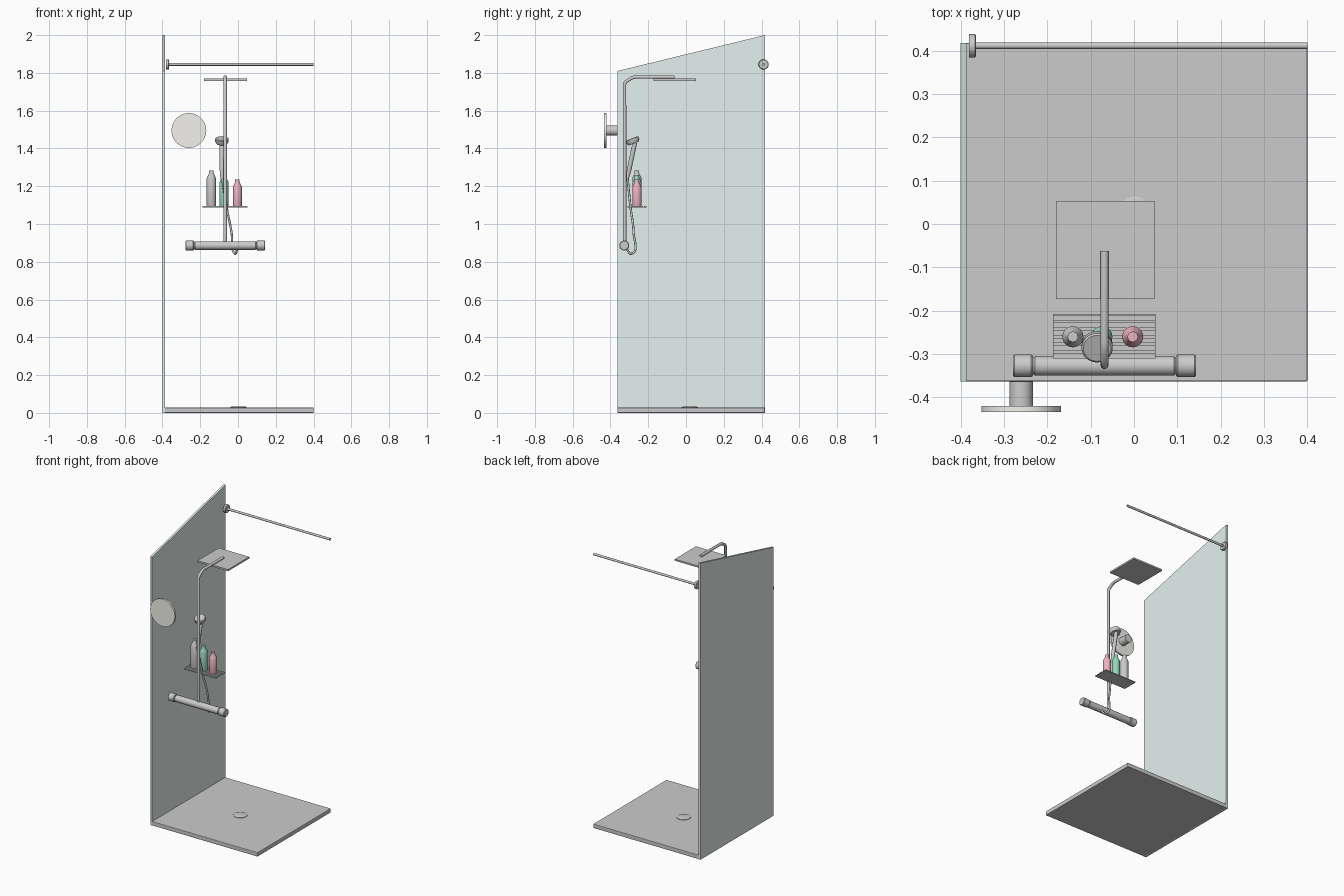
import bpy, bmesh, math
from mathutils import Vector

if "Cube" in bpy.data.objects:
    bpy.data.objects.remove(bpy.data.objects["Cube"])


def material(name, rgb):
    m = bpy.data.materials.new(name)
    m.diffuse_color = (*rgb, 1)
    m.use_nodes = True
    m.node_tree.nodes["Principled BSDF"].inputs["Base Color"].default_value = m.diffuse_color
    return m


def finish(name, bm, mat=None, smooth=False):
    bmesh.ops.recalc_face_normals(bm, faces=bm.faces)
    me = bpy.data.meshes.new(name)
    bm.to_mesh(me)
    bm.free()
    ob = bpy.data.objects.new(name, me)
    bpy.context.collection.objects.link(ob)
    if mat:
        me.materials.append(mat)
    if smooth:
        bpy.ops.object.select_all(action='DESELECT')
        ob.select_set(True)
        bpy.context.view_layer.objects.active = ob
        bpy.ops.object.shade_smooth_by_angle(angle=math.radians(35))
    return ob


def prism(name, outline, offset, mat=None, bevel=0):
    """Extrude a closed outline along an offset."""
    bm = bmesh.new()
    face = bm.faces.new([bm.verts.new(p) for p in outline])
    ext = bmesh.ops.extrude_face_region(bm, geom=[face])
    bmesh.ops.translate(bm, vec=offset, verts=[v for v in ext['geom'] if isinstance(v, bmesh.types.BMVert)])
    ob = finish(name, bm, mat)
    if bevel:
        mod = ob.modifiers.new("soft_edges", 'BEVEL')
        mod.width, mod.segments = bevel, 2
    return ob


def box(name, x, y, z, bevel=0):
    base = [(x[0], y[0], z[0]), (x[1], y[0], z[0]), (x[1], y[1], z[0]), (x[0], y[1], z[0])]
    return prism(name, base, (0, 0, z[1] - z[0]), bevel=bevel)


def lathe(name, profile, origin, axis=(0, 0, 1), sides=32, mat=None):
    """Revolve (radius, height) pairs about an axis through origin."""
    bm = bmesh.new()
    rot = Vector((0, 0, 1)).rotation_difference(Vector(axis).normalized())
    rings = []
    for r, h in profile:
        ring = []
        for i in range(sides):
            a = math.tau * i / sides
            p = Vector((r * math.cos(a), r * math.sin(a), h))
            ring.append(bm.verts.new(Vector(origin) + rot @ p))
        rings.append(ring)
    for lo, hi in zip(rings, rings[1:]):
        for i in range(sides):
            j = (i + 1) % sides
            bm.faces.new((lo[i], lo[j], hi[j], hi[i]))
    bm.faces.new(rings[0])
    bm.faces.new(rings[-1])
    return finish(name, bm, mat, smooth=True)


def tube(name, points, radius, kind='POLY'):
    cu = bpy.data.curves.new(name, 'CURVE')
    cu.dimensions = '3D'
    cu.bevel_depth, cu.bevel_resolution, cu.use_fill_caps = radius, 3, True
    sp = cu.splines.new(kind)
    if kind == 'BEZIER':
        sp.bezier_points.add(len(points) - 1)
        for bp, p in zip(sp.bezier_points, points):
            bp.co = p
            bp.handle_left_type = bp.handle_right_type = 'AUTO'
    else:
        sp.points.add(len(points) - 1)
        for sp_pt, p in zip(sp.points, points):
            sp_pt.co = (*p, 1)
    ob = bpy.data.objects.new(name, cu)
    bpy.context.collection.objects.link(ob)


glass = material("glass", (0.78, 0.88, 0.86))
mirror_mat = material("mirror", (0.9, 0.89, 0.85))
green = material("green_plastic", (0.3, 0.68, 0.5))
pink = material("pink_plastic", (0.85, 0.45, 0.53))

# Tray and drain
box("shower_tray", (-0.388, 0.4), (-0.363, 0.417), (0, 0.028), bevel=0.003)
lathe("drain_cover", [(0.043, 0), (0.043, 0.004), (0.038, 0.006)], (0.003, 0.02, 0.027))

# Glass side panel with sloping top
prism("glass_panel", [(-0.4, -0.363, 0), (-0.4, 0.417, 0), (-0.4, 0.417, 2), (-0.4, -0.363, 1.81)],
      (0.014, 0, 0), glass)

# Curtain rail and wall flange
lathe("curtain_rail", [(0.0075, 0), (0.0075, 0.77)], (-0.37, 0.411, 1.845), (1, 0, 0), 20)
lathe("rail_flange", [(0.027, 0), (0.027, 0.013), (0.024, 0.016)], (-0.38, 0.411, 1.845), (1, 0, 0))

# Round mirror on a stem
lathe("mirror_stem", [(0.027, 0), (0.027, 0.06)], (-0.26, -0.363, 1.495), (0, -1, 0))
lathe("mirror_disc", [(0.092, 0), (0.092, 0.013)], (-0.26, -0.42, 1.495), (0, -1, 0), 48, mirror_mat)

# Mixer bar with a knob at each end
cx, cy, cz = -0.068, -0.327, 0.886
lathe("mixer_bar", [(0.018, -0.17), (0.018, -0.165), (0.0225, -0.16),
                    (0.0225, 0.16), (0.018, 0.165), (0.018, 0.17)], (cx, cy, cz), (1, 0, 0))
for side, label in ((-1, "left"), (1, "right")):
    lathe("mixer_knob_" + label, [(0.023, 0.165), (0.026, 0.169), (0.026, 0.207), (0.023, 0.211)],
          (cx, cy, cz), (side, 0, 0))

# Riser pipe and square rain head
tube("riser_pipe", [(cx, -0.325, 0.89), (cx, -0.325, 1.742), (cx, -0.316, 1.755), (cx, -0.288, 1.773),
                    (cx, -0.272, 1.778), (cx, -0.062, 1.778)], 0.0095)
box("rain_head", (-0.18, 0.047), (-0.173, 0.053), (1.758, 1.769))

# Hand shower: handle, tilted head and hose
handle_dir = Vector((0, 0.04, 0.19))
lathe("hand_shower_handle", [(0.008, 0), (0.012, 0.05), (0.012, 0.195)], (-0.085, -0.311, 1.24), handle_dir, 20)
lathe("hand_shower_head", [(0.029, -0.016), (0.036, -0.004), (0.036, 0.01), (0.032, 0.013)],
      (-0.085, -0.282, 1.441), (0, -0.36, 0.93))
tube("shower_hose", [(-0.085, -0.31, 1.25), (-0.06, -0.294, 1.09), (-0.035, -0.278, 0.96),
                     (-0.017, -0.286, 0.843), (-0.003, -0.318, 0.87)], 0.006, 'BEZIER')

# Shelf: thin plate with raised slats
box("shelf_plate", (-0.187, 0.05), (-0.31, -0.208), (1.087, 1.09))
for i in range(6):
    y = -0.31 + i * 0.0176
    box(f"shelf_slat_{i + 1}", (-0.187, 0.05), (y, y + 0.012), (1.09, 1.094))

# Bottles on the shelf
for name, x, top, mat in (("grey_bottle", -0.141, 1.283, None), ("green_bottle", -0.074, 1.26, green),
                          ("pink_bottle", -0.003, 1.235, pink)):
    h = top - 1.093
    lathe(name, [(0.023, 0), (0.0245, 0.004), (0.0245, h - 0.042), (0.021, h - 0.032), (0.012, h - 0.014),
                 (0.012, h)], (x, -0.26, 1.093), sides=16, mat=mat)
